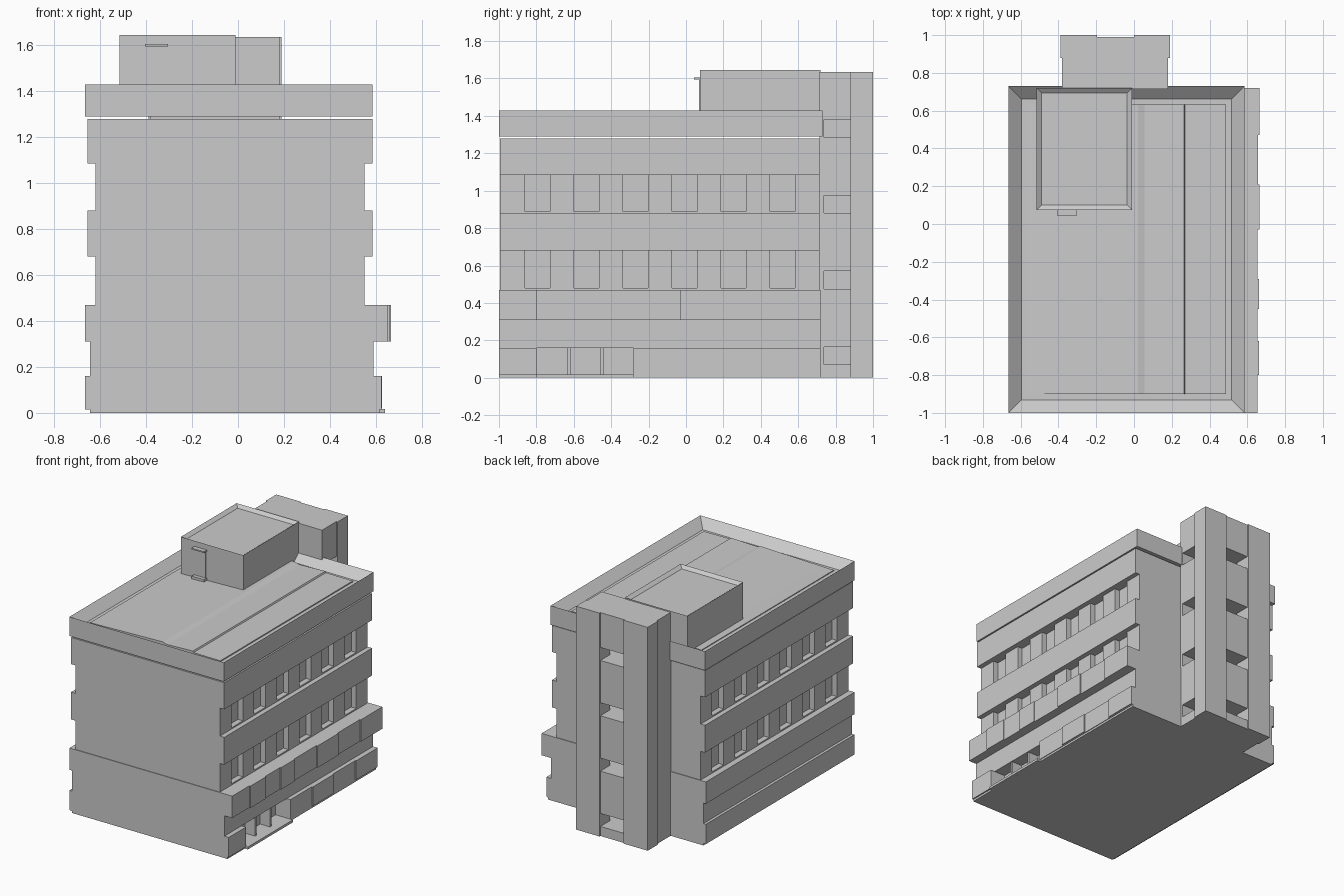
import bpy, bmesh

if "Cube" in bpy.data.objects:
    bpy.data.objects.remove(bpy.data.objects["Cube"])


def add_box(bm, x0, x1, y0, y1, z0, z1):
    g = bmesh.ops.create_cube(bm, size=1)
    for v in g['verts']:
        v.co = ((x0 + x1) / 2 + v.co.x * (x1 - x0),
                (y0 + y1) / 2 + v.co.y * (y1 - y0),
                (z0 + z1) / 2 + v.co.z * (z1 - z0))
    return g['verts']


def finish(bm, name):
    bmesh.ops.recalc_face_normals(bm, faces=bm.faces)
    me = bpy.data.meshes.new(name)
    bm.to_mesh(me)
    bm.free()
    ob = bpy.data.objects.new(name, me)
    bpy.context.collection.objects.link(ob)
    return ob


def boxes(name, items):
    bm = bmesh.new()
    for b in items:
        add_box(bm, *b)
    return finish(bm, name)


def tray(name, box, rim, depth):
    # block with a sunken top, leaving a parapet around it
    bm = bmesh.new()
    add_box(bm, *box)
    top = max(bm.faces, key=lambda f: f.calc_center_median().z)
    bmesh.ops.inset_region(bm, faces=[top], thickness=rim)
    bmesh.ops.translate(bm, verts=top.verts, vec=(0, 0, -depth))
    return finish(bm, name)


# ground floor: low wall with entrance recess, recessed strip, front entrance pieces
E0, E1 = -0.80, -0.28
boxes("ground_wall", [
    (-0.665, 0.50, -1, 0.72, 0.015, 0.16),
    (0.50, 0.625, -1, E0, 0.015, 0.16),
    (0.50, 0.62, E1, 0.72, 0.015, 0.16)])
boxes("base_slab", [(-0.645, 0.615, -1, 0.72, 0, 0.015)])
boxes("ground_window_strip", [(-0.645, 0.59, -1, 0.72, 0.16, 0.31)])
boxes("ground_panels", [(0.62, 0.627, a, b, 0.02, 0.16)
                        for a, b in ((-0.03, 0.21), (0.47, 0.72))])
boxes("entrance_step", [(0.50, 0.64, E0, E1, 0, 0.018)])
boxes("entrance_posts", [(0.50, 0.58, y - 0.008, y + 0.008, 0.018, 0.16)
                         for y in (-0.625, -0.45)])

# projecting band above the ground floor, clad in panels on the right
boxes("lower_band", [(-0.665, 0.64, -1, 0.72, 0.31, 0.47)])
cuts = [-1, -0.80, -0.62, -0.45, -0.29, -0.03, 0.21, 0.47, 0.72]
outs = [0.653, 0.662, 0.655, 0.662, 0.655, 0.665, 0.657, 0.665]
boxes("lower_band_panels", [(0.64, o, a, b, 0.31, 0.47)
                            for a, b, o in zip(cuts, cuts[1:], outs)])

# two window floors, each with a solid band above
Y0, Y1 = -0.995, 0.715
starts = [-0.86 + 0.262 * i for i in range(6)]
edges = [Y0] + [e for s in starts for e in (s, s + 0.132)] + [Y1]
for n, (z0, z1, z2) in enumerate(((0.47, 0.68, 0.88), (0.88, 1.085, 1.28)), 1):
    walls = [(-0.58, 0.51, Y0, Y1, z0, z1)]
    for xa, xb in ((-0.62, -0.58), (0.51, 0.55)):
        walls += [(xa, xb, a, b, z0, z1) for a, b in zip(edges[::2], edges[1::2])]
        walls += [(xa, xb, s, s + 0.132, z0, z0 + 0.01) for s in starts]
    boxes(f"window_floor_{n}", walls)
    boxes(f"floor_band_{n}", [(-0.655, 0.585, Y0, Y1, z1, z2)])

# roof with parapet and gently pitched covering
tray("roof_parapet", (-0.665, 0.585, -1, 0.73, 1.29, 1.43), 0.098, 0.06)
bm = bmesh.new()
prof = [(-0.567, 1.365), (0.487, 1.365), (0.487, 1.378), (0.27, 1.38), (0.265, 1.39),
        (0.055, 1.382), (0.02, 1.392), (-0.47, 1.378), (-0.567, 1.376)]
f = bm.faces.new([bm.verts.new((x, -0.9, z)) for x, z in prof])
r = bmesh.ops.extrude_face_region(bm, geom=[f])
bmesh.ops.translate(bm, vec=(0, 1.532, 0),
                    verts=[v for v in r['geom'] if isinstance(v, bmesh.types.BMVert)])
finish(bm, "roof_covering")

# rooftop room with door
tray("rooftop_room", (-0.515, -0.01, 0.075, 0.72, 1.37, 1.645), 0.037, 0.02)
boxes("rooftop_door", [(-0.40, -0.31, 0.069, 0.075, 1.40, 1.595)])
boxes("door_canopy", [(-0.405, -0.305, 0.042, 0.075, 1.595, 1.605)])
boxes("door_step", [(-0.405, -0.305, 0.042, 0.075, 1.37, 1.40)])

# stair tower: two piers, body and back infill interrupted by landing openings
TOP = 1.635
boxes("tower_piers", [(-0.39, -0.195, 0.88, 1, 0, TOP), (0.0, 0.19, 0.88, 1, 0, TOP)])
slots = [(0.07 + 0.405 * i, 0.165 + 0.405 * i) for i in range(4)]
levels = [0] + [z for s in slots for z in s] + [TOP]
body, infill = [], []
for a, b in zip(levels[::2], levels[1::2]):
    body.append((-0.38, 0.18, 0.715, 0.88, a, b))
    infill.append((-0.195, 0.0, 0.88, 0.99, a, b))
for a, b in slots:
    body += [(-0.38, 0.18, 0.715, 0.738, a, b), (-0.38, -0.30, 0.738, 0.88, a, b)]
boxes("tower_body", body)
boxes("tower_back_infill", infill)
